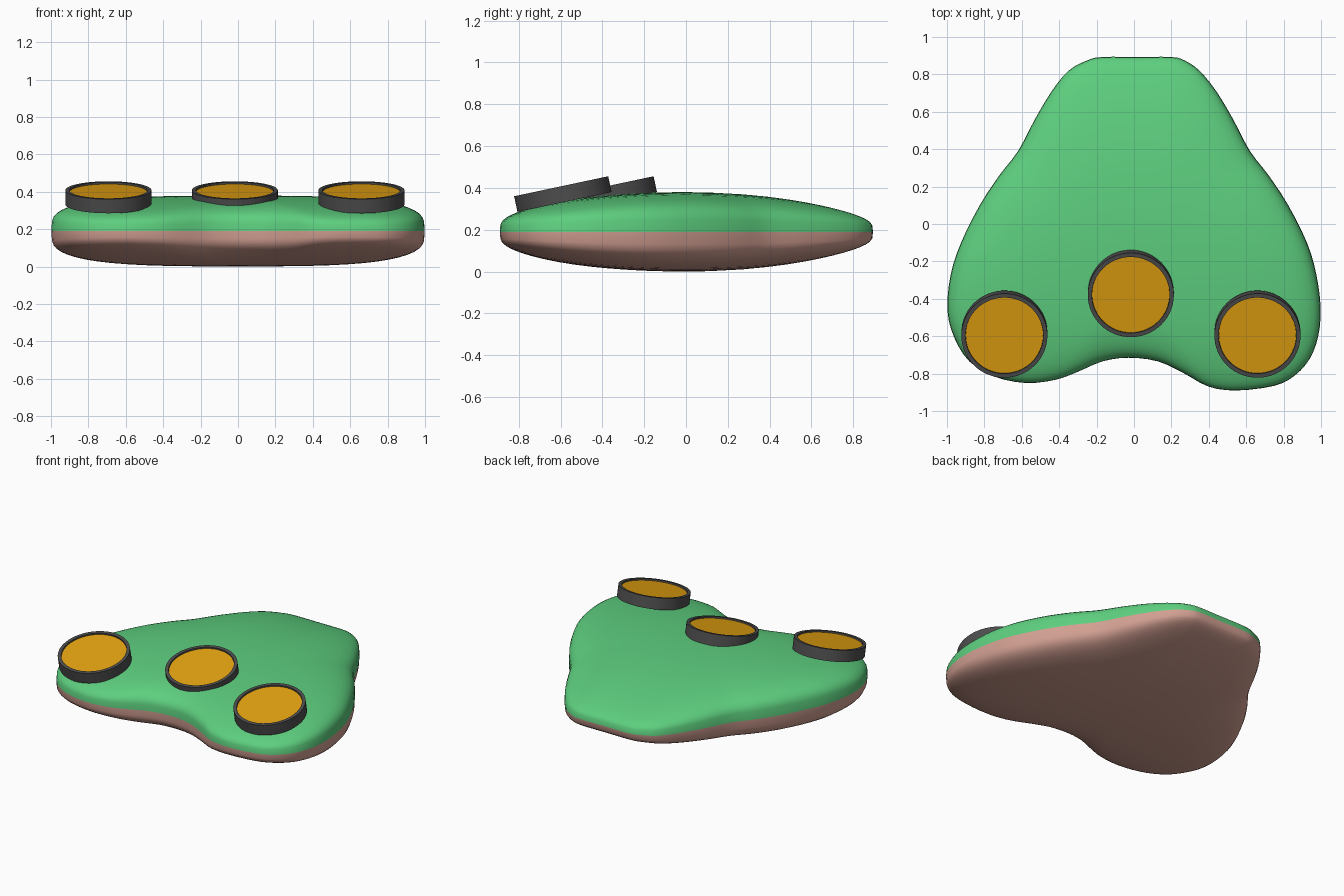
import bpy, bmesh, math
from mathutils import Vector, Matrix

if "Cube" in bpy.data.objects:
    bpy.data.objects.remove(bpy.data.objects["Cube"])


def material(name, rgb):
    m = bpy.data.materials.new(name)
    m.diffuse_color = (*rgb, 1)
    m.use_nodes = True
    m.node_tree.nodes["Principled BSDF"].inputs["Base Color"].default_value = m.diffuse_color
    return m


def finish(bm, name, mat, angle=40):
    bmesh.ops.recalc_face_normals(bm, faces=bm.faces)
    me = bpy.data.meshes.new(name)
    bm.to_mesh(me)
    bm.free()
    ob = bpy.data.objects.new(name, me)
    bpy.context.collection.objects.link(ob)
    me.materials.append(mat)
    bpy.ops.object.select_all(action='DESELECT')
    ob.select_set(True)
    bpy.context.view_layer.objects.active = ob
    bpy.ops.object.shade_smooth_by_angle(angle=math.radians(angle))
    return ob


green = material("green", (0.11, 0.62, 0.21))
pink = material("pink", (0.65, 0.35, 0.29))
dark = material("dark_grey", (0.075, 0.075, 0.075))
gold = material("gold", (0.78, 0.36, 0.005))

# Plan outline of the body, clockwise from the flat back edge
OUTLINE = [(-.17, .893), (.02, .893), (.2, .893), (.27, .875), (.35, .82), (.44, .71),
           (.53, .56), (.62, .39), (.72, .26), (.825, .1), (.925, -.1), (.975, -.27),
           (.998, -.45), (.985, -.6), (.94, -.72), (.86, -.81), (.75, -.865), (.55, -.89),
           (.4, -.87), (.27, -.8), (.13, -.735), (-.03, -.715), (-.17, -.735),
           (-.3, -.79), (-.42, -.833), (-.58, -.85), (-.75, -.815), (-.88, -.735),
           (-.96, -.61), (-.998, -.46), (-.98, -.27), (-.925, -.1), (-.825, .1),
           (-.72, .26), (-.62, .39), (-.53, .56), (-.44, .71), (-.35, .82), (-.25, .875)]
PIVOT = Vector((0, -0.25))
MID_Z, HALF, POWER, STEPS = 0.19, 0.19, 3.8, 14


def smooth_loop(pts, sub=3):
    # closed Catmull-Rom curve
    p = [Vector(q) for q in pts]
    n, out = len(p), []
    for i in range(n):
        a, b, c, d = p[i - 1], p[i], p[(i + 1) % n], p[(i + 2) % n]
        for k in range(sub):
            t = k / sub
            out.append(0.5 * (2 * b + (c - a) * t + (2 * a - 5 * b + 4 * c - d) * t * t
                              + (3 * b - a - 3 * c + d) * t ** 3))
    return out


def shell(name, side, mat):
    # Half of the pillow-shaped body: shrinking outline rings, rounded at the rim
    loop = smooth_loop(OUTLINE)
    bm = bmesh.new()

    def point(xy, s):
        q = PIVOT + (xy - PIVOT) * s
        f = max(0, 1 - s ** POWER) ** (1 / POWER)
        return bm.verts.new((q.x, q.y, MID_Z + side * HALF * f * (1 - 0.58 * q.y ** 2)))

    rings = []
    for k in range(STEPS):
        s = math.cos(0.5 * math.pi * k / STEPS) ** (2 / POWER)
        rings.append([point(q, s) for q in loop])
    for s in (0.22, 0.1):
        rings.append([point(q, s) for q in loop])
    n = len(loop)
    for a, b in zip(rings, rings[1:]):
        for i in range(n):
            j = (i + 1) % n
            bm.faces.new((a[i], a[j], b[j], b[i]))
    tip = point(PIVOT, 0)
    for i in range(n):
        bm.faces.new((rings[-1][i], rings[-1][(i + 1) % n], tip))
    ob = finish(bm, name, mat, 60)
    # the outward direction is up for the top half, down for the bottom half
    if ob.data.polygons[-1].normal.z * side < 0:
        ob.data.flip_normals()


shell("upper_shell", 1, green)
shell("lower_shell", -1, pink)


def lathe(name, profile, place, mat, sides=64):
    bm = bmesh.new()
    rings = []
    for r, z in profile:
        if r == 0:
            rings.append([bm.verts.new((0, 0, z))] * sides)
        else:
            rings.append([bm.verts.new((r * math.cos(2 * math.pi * i / sides),
                                        r * math.sin(2 * math.pi * i / sides), z))
                          for i in range(sides)])
    for a, b in zip(rings, rings[1:]):
        for i in range(sides):
            j = (i + 1) % sides
            bm.faces.new(dict.fromkeys((a[i], a[j], b[j], b[i])))
    bm.transform(place)
    finish(bm, name, mat)


# Three tilted round pads, each a dark cup with a recessed gold disc
for label, x, y in (("left", -.693, -.597), ("middle", -.017, -.38), ("right", .66, -.597)):
    place = Matrix.Translation((x, y, .408)) @ Matrix.Rotation(math.radians(12), 4, 'X')
    lathe(label + "_pad_cup", [(0, -.077), (.23, -.077), (.23, 0), (.208, 0), (.208, -.02),
                               (0, -.02)], place, dark)
    lathe(label + "_pad_disc", [(0, -.02), (.207, -.02), (.207, -.01), (0, -.01)], place, gold)
